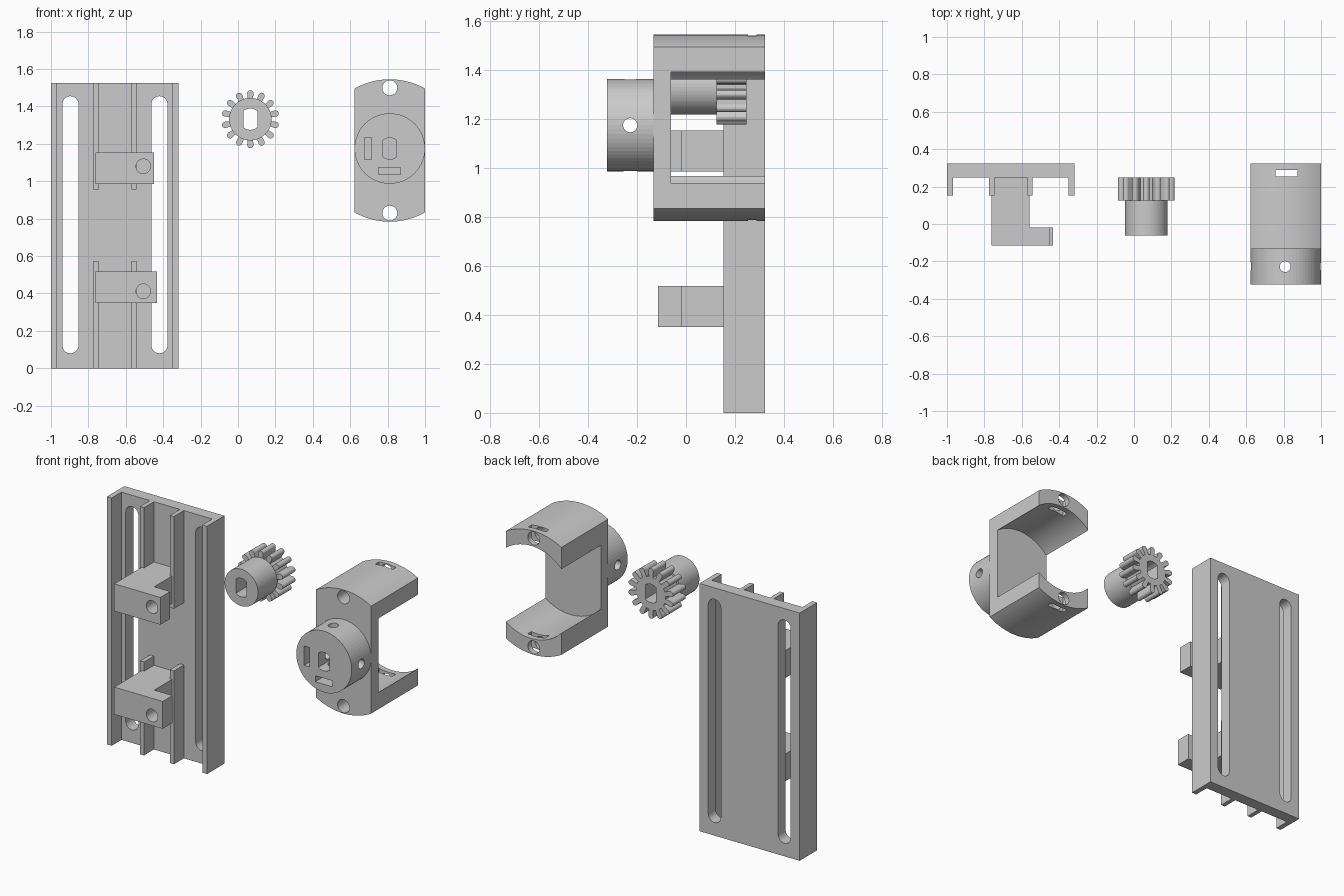
import bpy, bmesh
from math import pi, sin, cos, acos, asin

if "Cube" in bpy.data.objects:
    bpy.data.objects.remove(bpy.data.objects["Cube"])


def prism(name, pts, a, b, axis='y'):
    """Extrude a 2D outline between a and b along one axis."""
    place = {'x': lambda p, t: (t, p[0], p[1]),
             'y': lambda p, t: (p[0], t, p[1]),
             'z': lambda p, t: (p[0], p[1], t)}[axis]
    bm = bmesh.new()
    lo = [bm.verts.new(place(p, a)) for p in pts]
    hi = [bm.verts.new(place(p, b)) for p in pts]
    bm.faces.new(lo)
    bm.faces.new(hi)
    for i in range(len(pts)):
        j = (i + 1) % len(pts)
        bm.faces.new((lo[i], lo[j], hi[j], hi[i]))
    bmesh.ops.recalc_face_normals(bm, faces=bm.faces)
    me = bpy.data.meshes.new(name)
    bm.to_mesh(me)
    bm.free()
    ob = bpy.data.objects.new(name, me)
    bpy.context.collection.objects.link(ob)
    return ob


def combine(ob, others, op='DIFFERENCE'):
    """Boolean other solids into ob, then discard them."""
    bpy.context.view_layer.objects.active = ob
    for c in others:
        m = ob.modifiers.new("bool", 'BOOLEAN')
        m.operation, m.solver, m.object = op, 'EXACT', c
        bpy.ops.object.modifier_apply(modifier=m.name)
        bpy.data.objects.remove(c)


def rect(x0, x1, z0, z1):
    return [(x0, z0), (x1, z0), (x1, z1), (x0, z1)]


def arc(cx, cz, r, a0, a1, n):
    return [(cx + r * cos(a0 + (a1 - a0) * i / n),
             cz + r * sin(a0 + (a1 - a0) * i / n)) for i in range(n + 1)]


def circle(cx, cz, r, n=32):
    return arc(cx, cz, r, 0, 2 * pi, n)[:-1]


def flat_sided(cx, cz, half_w, r, n=16):
    """Circle with its left and right sides cut flat."""
    a = acos(half_w / r)
    return arc(cx, cz, r, a, pi - a, n) + arc(cx, cz, r, pi + a, 2 * pi - a, n)


# Slotted mounting plate with ribs
BACK, FACE, RIB, H = 0.3225, 0.249, 0.153, 1.525
plate = prism("slotted_plate", rect(-1, -0.318, 0, H), FACE, BACK)
slots = []
for cx in (-0.896, -0.42):
    r = 0.043
    outline = arc(cx, 1.455 - r, r, 0, pi, 12) + arc(cx, 0.08 + r, r, pi, 2 * pi, 12)
    slots.append(prism("slot", outline, 0.1, 0.5))
combine(plate, slots)
for i, x in enumerate((-1, -0.35)):
    prism(f"edge_rib_{i}", rect(x, x + 0.032, 0, H), RIB, FACE)
for i, x in enumerate((-0.774, -0.57)):
    for j, (z0, z1) in enumerate(((0, 0.575), (0.957, H))):
        prism(f"inner_rib_{i}_{j}", rect(x, x + 0.027, z0, z1), RIB, FACE)

# Two L-shaped hooks on the plate
for name, right, z0, hole_z in (("lower_hook", -0.433, 0.35, 0.412),
                                ("upper_hook", -0.449, 0.986, 1.08)):
    outline = [(-0.763, FACE), (-0.763, -0.114), (right, -0.114),
               (right, -0.018), (-0.558, -0.018), (-0.558, FACE)]
    hook = prism(name, outline, z0, z0 + 0.168, 'z')
    combine(hook, [prism("hole", circle(-0.506, hole_z, 0.039), -0.3, 0.05)])

# Pinion gear with a round hub and a flat-sided shaft hole
GX, GZ, TEETH = 0.066, 1.332, 14
teeth = []
for k in range(TEETH):
    a = pi / 2 + 2 * pi * k / TEETH
    tooth = [(0.1, -0.013)] + arc(0.138, 0, 0.017, -pi / 2, pi / 2, 8) + [(0.1, 0.013)]
    teeth += [(GX + u * cos(a) - v * sin(a), GZ + u * sin(a) + v * cos(a)) for u, v in tooth]
gear = prism("pinion_gear", teeth, 0.125, 0.248)
combine(gear, [prism("hub", circle(GX, GZ, 0.1135, 64), -0.062, 0.126)], 'UNION')
combine(gear, [prism("shaft_hole", flat_sided(GX, GZ, 0.037, 0.057), -0.3, 0.5)])

# Motor bracket: rounded body, front collar, then bore and fastener cuts
BX, BZ, CZ = 0.8115, 1.1645, 1.175
bracket = prism("motor_bracket", flat_sided(BX, BZ, 0.1885, 0.3805, 32), -0.133, BACK)
combine(bracket, [prism("collar", circle(BX, CZ, 0.1884, 64), -0.3225, -0.12)], 'UNION')
cuts = [prism("motor_bore", circle(0.829, BZ, 0.285, 96), -0.061, 0.6)]
for s in (-1, 1):
    z = BZ + s * 0.335
    cuts.append(prism("screw_hole", circle(BX, z, 0.04), -0.3 if s < 0 else -0.5, 0.6))
# nut slots through both arms
cuts.append(prism("arm_nut_slot", rect(0.757, 0.875, 0.253, 0.288), 0.5, 1.8, 'z'))
# blind shaft socket and two nut pockets in the collar face
cuts.append(prism("shaft_socket", flat_sided(BX, CZ, 0.037, 0.057), -0.5, -0.14))
cuts.append(prism("side_pocket", rect(0.676, 0.714, 1.117, 1.235), -0.5, -0.17))
cuts.append(prism("low_pocket", rect(0.752, 0.87, 1.036, 1.073), -0.5, -0.17))
# cross-drilled set-screw holes
cuts.append(prism("set_hole_z", circle(BX - 0.003, -0.228, 0.029), 0.9, 1.45, 'z'))
cuts.append(prism("set_hole_x", circle(-0.228, CZ, 0.029), 0.5, 1.1, 'x'))
combine(bracket, cuts)
